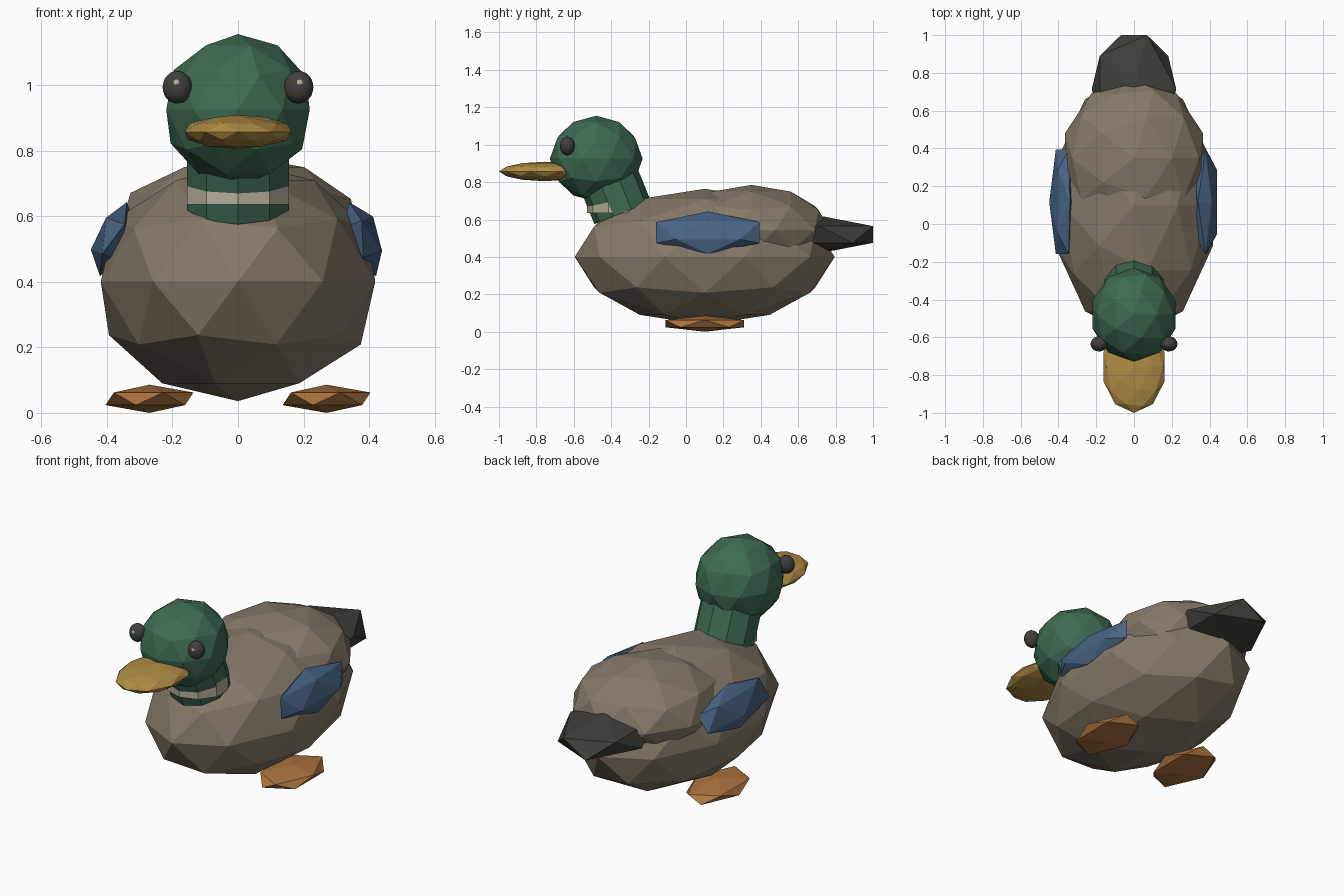
import bpy
from math import radians

cube = bpy.data.objects.get("Cube")
if cube:
    bpy.data.objects.remove(cube, do_unlink=True)


def material(name, rgb):
    """Flat colour given as 0-255 display values, stored as linear."""
    linear = [((c / 255 + 0.055) / 1.055) ** 2.4 for c in rgb] + [1]
    mat = bpy.data.materials.new(name)
    mat.use_nodes = True
    mat.diffuse_color = linear
    bsdf = next(n for n in mat.node_tree.nodes if n.type == 'BSDF_PRINCIPLED')
    bsdf.inputs["Base Color"].default_value = linear
    return mat


taupe = material("taupe_feathers", (133, 122, 105))
green = material("green_feathers", (62, 107, 82))
cream = material("cream_collar", (182, 172, 155))
blue = material("blue_wing", (72, 100, 133))
charcoal = material("charcoal_tail", (62, 62, 57))
dark = material("dark_eye", (66, 63, 60))
yellow = material("yellow_bill", (176, 140, 68))
orange = material("orange_foot", (172, 116, 62))


def finish(name, mat):
    obj = bpy.context.object
    obj.name = obj.data.name = name
    obj.data.materials.append(mat)
    return obj


def blob(name, mat, center, radii, detail=2, roll=0):
    """Faceted ellipsoid, rolled about the y axis."""
    bpy.ops.mesh.primitive_ico_sphere_add(
        subdivisions=detail, radius=1, location=center, rotation=(0, radians(roll), 0))
    bpy.context.object.scale = radii
    return finish(name, mat)


def drum(name, mat, center, radius, depth, pitch=0):
    """Ten-sided cylinder, pitched about the x axis."""
    bpy.ops.mesh.primitive_cylinder_add(
        vertices=10, radius=radius, depth=depth, location=center,
        rotation=(radians(pitch), 0, 0))
    return finish(name, mat)


# Body, rump and tail
blob("body", taupe, (0, 0.1, 0.4), (0.44, 0.695, 0.364))
blob("rump", taupe, (0, 0.35, 0.545), (0.385, 0.42, 0.24))
blob("tail", charcoal, (0, 0.715, 0.52), (0.25, 0.335, 0.1), detail=1)

# Neck leaning forward, with an upright collar
drum("neck", green, (0, -0.395, 0.775), 0.163, 0.3, pitch=22)
drum("collar", cream, (0, -0.365, 0.673), 0.163, 0.075)

# Head and bill
blob("head", green, (0, -0.48, 0.925), (0.23, 0.248, 0.23))
blob("bill", yellow, (0, -0.755, 0.857), (0.171, 0.245, 0.052))

# Paired parts
for side, s in (("left", 1), ("right", -1)):
    blob(f"{side}_eye", dark, (s * 0.185, -0.635, 0.993), (0.045, 0.04, 0.05), detail=3)
    blob(f"{side}_eye_glint", cream, (s * 0.187, -0.663, 1.005), (0.015, 0.012, 0.015))
    blob(f"{side}_wing", blue, (s * 0.38, 0.117, 0.53), (0.06, 0.325, 0.12),
         detail=1, roll=-20 * s)
    blob(f"{side}_foot", orange, (s * 0.27, 0.1, 0.043), (0.15, 0.247, 0.043), detail=1)
